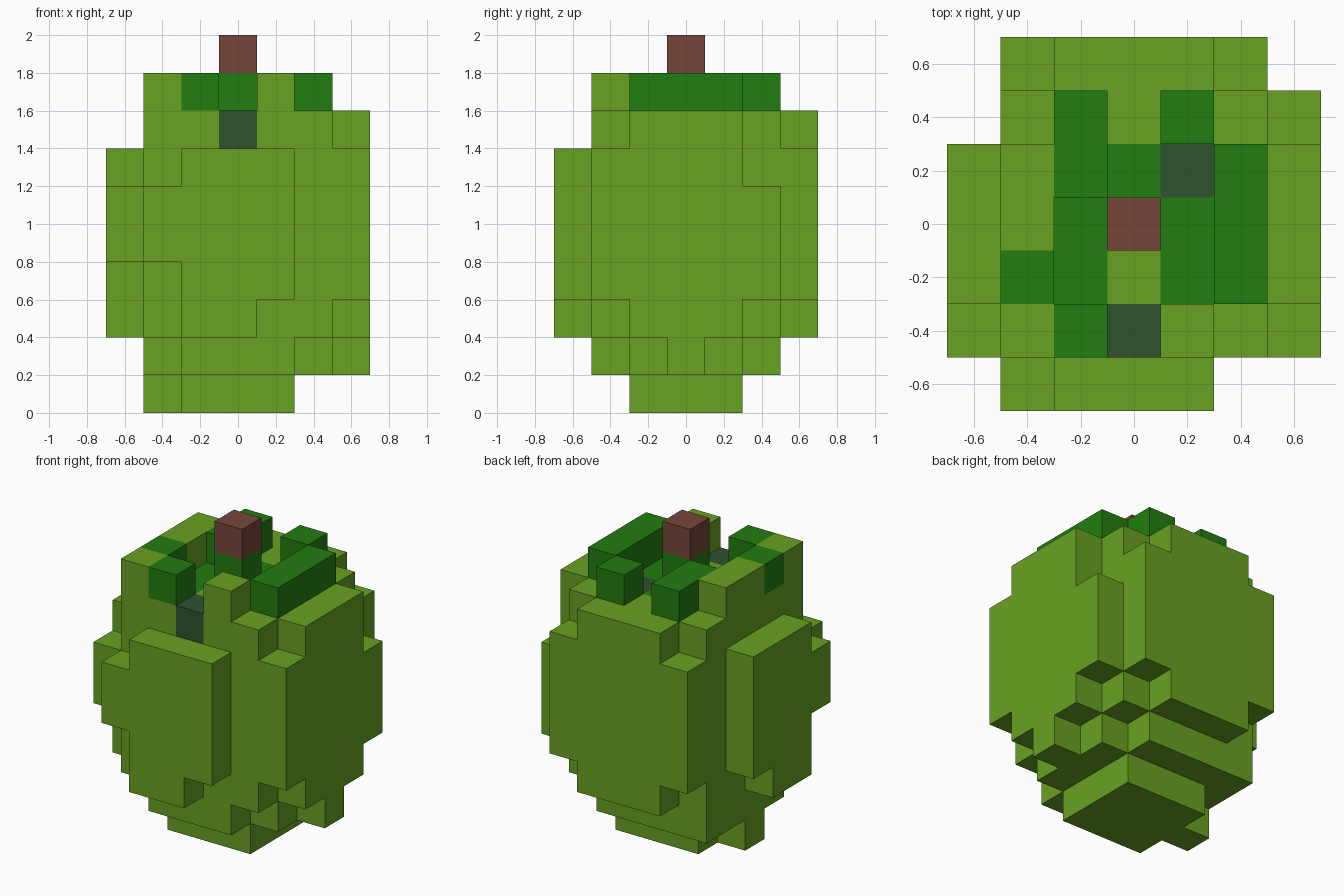
import bpy, bmesh

if "Cube" in bpy.data.objects:
    bpy.data.objects.remove(bpy.data.objects["Cube"])

S = 0.2            # block edge length
cells = {}         # (i, j, k) -> part name


def fill(part, xs, ys, zs):
    """Fill an inclusive block range; later fills repaint earlier ones."""
    for i in range(xs[0], xs[1] + 1):
        for j in range(ys[0], ys[1] + 1):
            for k in range(zs[0], zs[1] + 1):
                cells[i, j, k] = part


B, L, H, T = "fruit_body", "leaf_crown", "dark_spots", "stem"

# Base and lower body
fill(B, (2, 4), (2, 4), (0, 0))
fill(B, (1, 1), (3, 3), (0, 0))
fill(B, (2, 4), (1, 5), (1, 1))
fill(B, (1, 1), (2, 5), (1, 1))
fill(B, (5, 5), (2, 4), (1, 1))
# Main core up to the shoulder
fill(B, (1, 5), (1, 5), (2, 7))
# Front bulge
fill(B, (1, 1), (0, 0), (4, 5))
fill(B, (2, 3), (0, 0), (2, 6))
fill(B, (4, 4), (0, 0), (3, 6))
# Back bulge
fill(B, (1, 5), (6, 6), (3, 6))
fill(B, (2, 4), (6, 6), (2, 7))
# Left bulge
fill(B, (0, 0), (1, 1), (4, 5))
fill(B, (0, 0), (2, 3), (2, 6))
fill(B, (0, 0), (4, 4), (3, 6))
# Right bulge
fill(B, (6, 6), (1, 1), (3, 6))
fill(B, (6, 6), (2, 4), (2, 7))
fill(B, (6, 6), (3, 3), (1, 1))
fill(B, (6, 6), (5, 5), (3, 5))
# Raised rim pieces
fill(B, (1, 1), (1, 4), (8, 8))
fill(B, (4, 4), (1, 1), (8, 8))

# Dark leaves: sunken floor, then raised blocks
fill(L, (2, 2), (2, 3), (7, 7))
fill(L, (4, 4), (2, 3), (7, 7))
fill(L, (3, 3), (3, 4), (7, 7))
fill(L, (1, 1), (2, 2), (8, 8))
fill(L, (2, 2), (1, 1), (8, 8))
fill(L, (2, 2), (4, 5), (8, 8))
fill(L, (4, 4), (5, 5), (8, 8))
fill(L, (5, 5), (2, 4), (8, 8))
fill(L, (3, 3), (3, 3), (8, 8))

# Dark spots and stem
fill(H, (3, 3), (1, 1), (7, 7))
fill(H, (4, 4), (4, 4), (7, 7))
fill(T, (3, 3), (3, 3), (9, 9))

COLOURS = {
    B: ("light_green", (0.138, 0.356, 0.016, 1)),
    L: ("dark_green", (0.016, 0.205, 0.005, 1)),
    H: ("slate_green", (0.028, 0.084, 0.030, 1)),
    T: ("brown", (0.178, 0.061, 0.042, 1)),
}


def build_part(part):
    """Make one object from the exposed block sides of a part."""
    bm = bmesh.new()
    for cell in [c for c, p in cells.items() if p == part]:
        for axis in range(3):
            for side in (0, 1):
                near = list(cell)
                near[axis] += 2 * side - 1
                if tuple(near) in cells:
                    continue
                u, v = (axis + 1) % 3, (axis + 2) % 3
                ring = [(0, 0), (1, 0), (1, 1), (0, 1)]
                if not side:
                    ring.reverse()
                verts = []
                for a, b in ring:
                    p = list(cell)
                    p[axis] += side
                    p[u] += a
                    p[v] += b
                    verts.append(bm.verts.new((p[0] * S - 0.7, p[1] * S - 0.7, p[2] * S)))
                bm.faces.new(verts)
    bmesh.ops.remove_doubles(bm, verts=bm.verts[:], dist=0.001)
    mesh = bpy.data.meshes.new(part)
    bm.to_mesh(mesh)
    bm.free()
    name, colour = COLOURS[part]
    mat = bpy.data.materials.new(name)
    mat.diffuse_color = colour
    mat.use_nodes = True
    mat.node_tree.nodes["Principled BSDF"].inputs["Base Color"].default_value = mat.diffuse_color
    mesh.materials.append(mat)
    bpy.context.collection.objects.link(bpy.data.objects.new(part, mesh))


for part in COLOURS:
    build_part(part)
